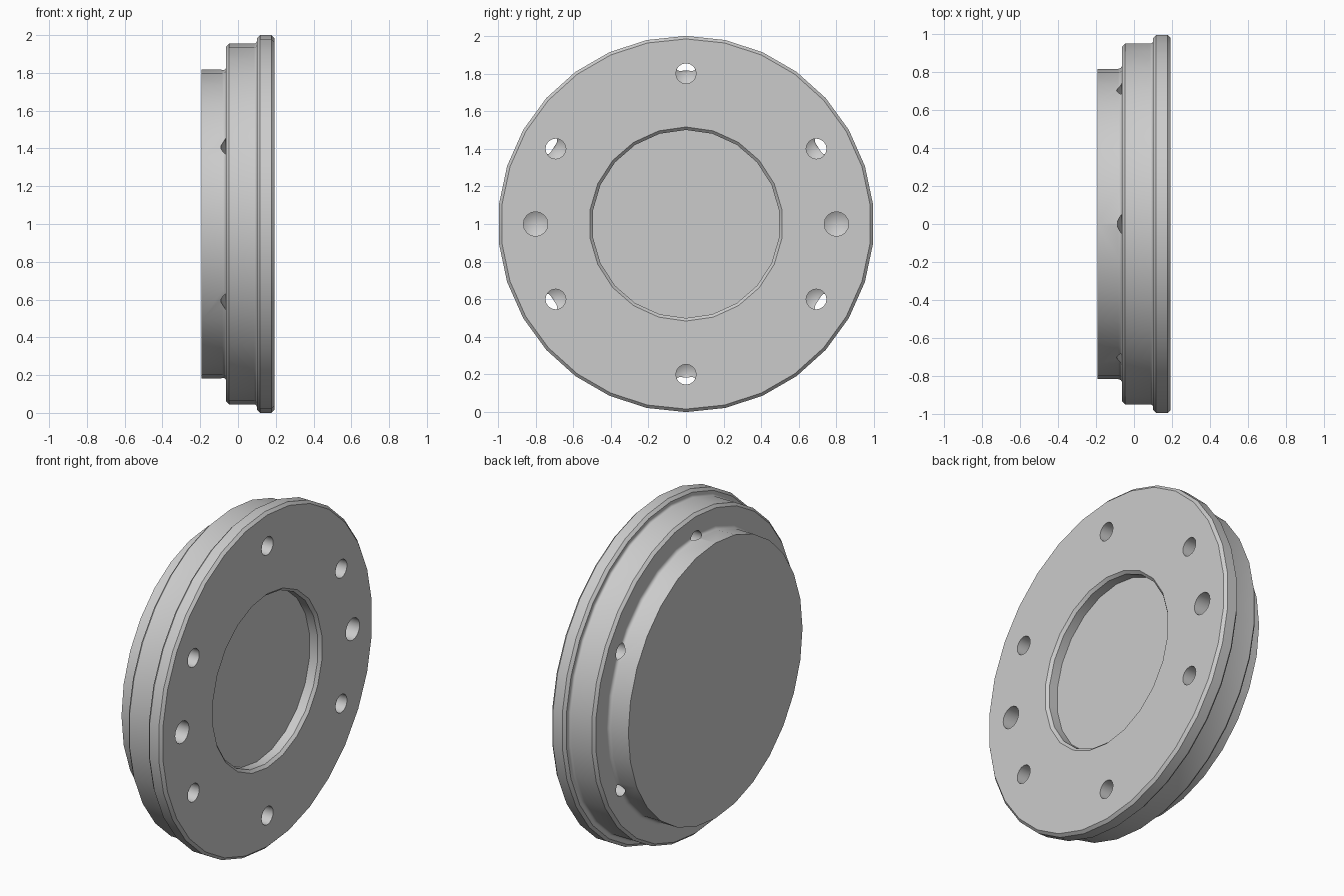
import bpy, bmesh
from math import sin, cos, pi, radians

if "Cube" in bpy.data.objects:
    bpy.data.objects.remove(bpy.data.objects["Cube"], do_unlink=True)

metal = bpy.data.materials.new("plain grey metal")
metal.use_nodes = True
GREY = (0.6, 0.6, 0.6, 1)
metal.diffuse_color = GREY
metal.node_tree.nodes["Principled BSDF"].inputs["Base Color"].default_value = GREY


def lathe(name, profile, sides, y=0.0, z=1.0):
    """Turn an (x, radius) profile about an axis parallel to x."""
    bm = bmesh.new()
    rings = []
    for x, r in profile:
        if r == 0:
            rings.append([bm.verts.new((x, y, z))] * sides)
        else:
            rings.append([bm.verts.new((x, y + r * sin(2 * pi * i / sides),
                                        z + r * cos(2 * pi * i / sides)))
                          for i in range(sides)])
    for a, b in zip(rings, rings[1:]):
        for i in range(sides):
            j = (i + 1) % sides
            corners = list(dict.fromkeys((a[i], a[j], b[j], b[i])))
            bm.faces.new(corners)
    for ring in (rings[0], rings[-1]):
        if ring[0] is not ring[1]:
            bm.faces.new(ring)
    bmesh.ops.recalc_face_normals(bm, faces=bm.faces)
    mesh = bpy.data.meshes.new(name)
    bm.to_mesh(mesh)
    bm.free()
    mesh.materials.append(metal)
    obj = bpy.data.objects.new(name, mesh)
    bpy.context.collection.objects.link(obj)
    return obj


def fillet(x, r, size, steps=4):
    """Concave quarter round from a cylinder of radius r up to a face at x."""
    return [(x - size + size * sin(t), r + size - size * cos(t))
            for t in (k * pi / 2 / steps for k in range(steps + 1))]


def combine(target, tool, operation):
    mod = target.modifiers.new(operation.lower(), 'BOOLEAN')
    mod.operation = operation
    mod.solver = 'EXACT'
    mod.object = tool
    bpy.ops.object.select_all(action='DESELECT')
    bpy.context.view_layer.objects.active = target
    target.select_set(True)
    bpy.ops.object.modifier_apply(modifier=mod.name)
    bpy.data.objects.remove(tool, do_unlink=True)


FRONT, BACK, STEP, LIP = 0.193, -0.193, -0.063, 0.1
C = 0.016  # chamfer size

# Flange and middle step, turned as one piece
plate = lathe("flanged_cover", [(STEP, 0.955 - C), (STEP + C, 0.955)]
              + fillet(LIP, 0.955, 0.014)
              + [(LIP, 1 - C), (LIP + C, 1), (FRONT - C, 1), (FRONT, 1 - C)], 30)

# Rear boss with a fillet at its root
boss = lathe("rear_boss", [(BACK, 0.817)] + fillet(STEP, 0.817, 0.02)
             + [(STEP + 0.03, 0.837)], 28)
combine(plate, boss, 'UNION')

# Shallow chamfered recess in the flange face
recess = lathe("recess_cutter", [(FRONT - 0.07, 0.5), (FRONT - C, 0.5),
                                 (FRONT, 0.5 + C), (FRONT + 0.05, 0.5 + C)], 22)
combine(plate, recess, 'DIFFERENCE')

# Drilled holes with conical bottoms: six deep bolt holes, two wider blind ones
holes = [(a, 0.054, -0.066) for a in (30, 90, 150, 210, 270, 330)]
holes += [(a, 0.065, 0.0) for a in (0, 180)]
for angle, r, end in holes:
    drill = lathe("drill", [(end - 0.6 * r, 0), (end, r), (FRONT + 0.05, r)], 16,
                  0.8 * cos(radians(angle)), 1 + 0.8 * sin(radians(angle)))
    combine(plate, drill, 'DIFFERENCE')

bpy.ops.object.select_all(action='DESELECT')
bpy.context.view_layer.objects.active = plate
plate.select_set(True)
bpy.ops.object.shade_smooth_by_angle(angle=radians(30))
